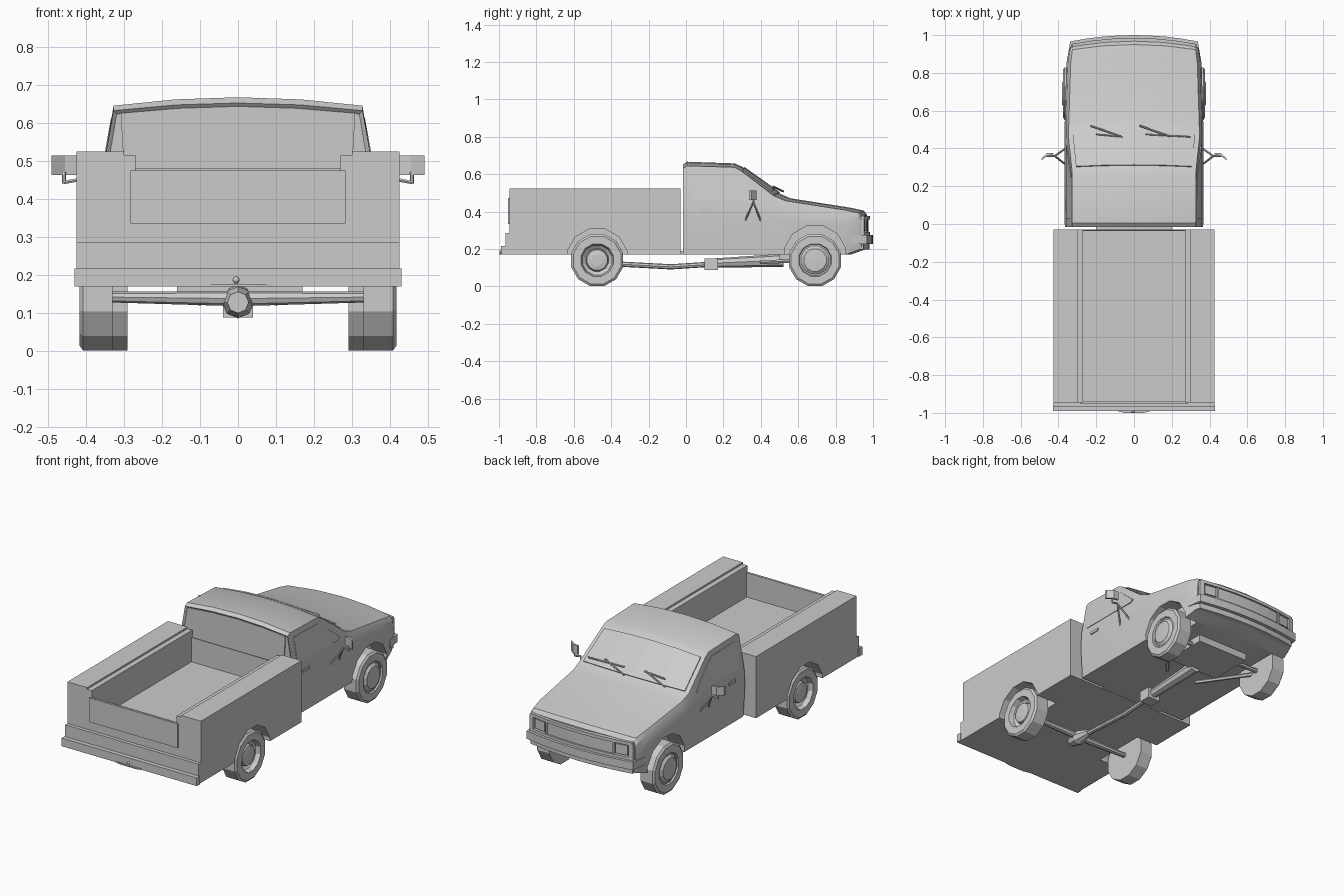
import bpy, bmesh, math
from mathutils import Vector

if "Cube" in bpy.data.objects:
    bpy.data.objects.remove(bpy.data.objects["Cube"])


def make(name, verts, faces):
    me = bpy.data.meshes.new(name)
    me.from_pydata([tuple(v) for v in verts], [], faces)
    bm = bmesh.new()
    bm.from_mesh(me)
    bmesh.ops.recalc_face_normals(bm, faces=bm.faces)
    bm.to_mesh(me)
    bm.free()
    ob = bpy.data.objects.new(name, me)
    bpy.context.collection.objects.link(ob)
    return ob


def select(ob):
    bpy.ops.object.select_all(action='DESELECT')
    ob.select_set(True)
    bpy.context.view_layer.objects.active = ob


def prism(name, pts, axis, a, b):
    """Extrude a 2D outline along one axis from a to b."""
    put = {'x': lambda u, v, w: (w, u, v), 'y': lambda u, v, w: (u, w, v),
           'z': lambda u, v, w: (u, v, w)}[axis]
    n = len(pts)
    verts = [put(u, v, w) for w in (a, b) for u, v in pts]
    faces = [tuple(range(n)), tuple(range(n, 2 * n))]
    faces += [(i, (i + 1) % n, n + (i + 1) % n, n + i) for i in range(n)]
    return make(name, verts, faces)


def box(name, x0, x1, y0, y1, z0, z1):
    return prism(name, [(x0, y0), (x1, y0), (x1, y1), (x0, y1)], 'z', z0, z1)


def rod(name, p, q, r, sides=6, r2=None):
    p, q = Vector(p), Vector(q)
    rot = (q - p).to_track_quat('Z', 'Y')
    ring = [Vector((math.cos(2 * math.pi * i / sides), math.sin(2 * math.pi * i / sides), 0)) for i in range(sides)]
    verts = [p + rot @ (v * r) for v in ring] + [q + rot @ (v * (r2 or r)) for v in ring]
    n = sides
    return make(name, verts, [tuple(range(n)), tuple(range(n, 2 * n))] +
                [(i, (i + 1) % n, n + (i + 1) % n, n + i) for i in range(n)])


def bow_slab(name, x0, x1, z0, z1, y, depth, steps=6):
    """Slab whose front follows the curved nose in plan."""
    xs = [x0 + (x1 - x0) * i / steps for i in range(steps + 1)]
    f = [(x, y - 0.033 * (x / 0.335) ** 2) for x in xs]
    return prism(name, f + [(u, v - depth) for u, v in reversed(f)], 'z', z0, z1)


def cut_arch(body, y, z, r, x_in):
    for s in (-1, 1):
        pts = [(y + r * math.cos(math.radians(15 + 30 * i)), z + r * math.sin(math.radians(15 + 30 * i))) for i in range(12)]
        cutter = prism('arch_cutter', pts, 'x', s * x_in, s * 0.5)
        cutter.hide_render = True
        mod = body.modifiers.new('arch', 'BOOLEAN')
        mod.operation, mod.object, mod.solver = 'DIFFERENCE', cutter, 'EXACT'
        select(body)
        bpy.ops.object.modifier_apply(modifier=mod.name)
        bpy.data.objects.remove(cutter)


# cab and hood: y, low width, mid width, mid z, belt width, belt z, top width, top z, crown, bottom z, bow
ST = [(-.015, .355, .366, .36, .36, .45, .327, .632, .02, .17, 0),
      (.005, .358, .367, .36, .36, .45, .327, .645, .022, .17, 0),
      (.26, .358, .367, .36, .36, .45, .327, .637, .021, .17, 0),
      (.29, .358, .367, .36, .36, .45, .329, .62, .020, .17, .01),
      (.465, .358, .367, .36, .36, .44, .348, .485, .012, .17, .035),
      (.53, .358, .367, .355, .36, .425, .345, .458, .013, .17, .03),
      (.85, .35, .358, .33, .35, .385, .335, .408, .013, .17, .03),
      (.92, .335, .345, .31, .341, .37, .326, .393, .013, .195, .03),
      (.938, .325, .336, .30, .333, .355, .318, .374, .01, .20, .03)]


def section(s):
    y, wl, wm, zm, wb, zb, wt, zt, cr, z0, bow = s
    half = [(wl, z0), (wm, zm), (wb, zb), (wt, zt), (wt * .5, zt + cr * .75)]
    pts = [(0, z0)] + half + [(0, zt + cr)] + [(-x, z) for x, z in reversed(half)]
    return [(x, y + bow * (1 - (x / wm) ** 2), z) for x, z in pts]


verts = [p for s in ST for p in section(s)]
n = 12
faces = [(k * n + i, k * n + (i + 1) % n, (k + 1) * n + (i + 1) % n, (k + 1) * n + i)
         for k in range(len(ST) - 1) for i in range(n)]
e = (len(ST) - 1) * n
faces += [tuple(range(n)), tuple(e + i for i in range(7)), tuple(e + i % n for i in range(6, 13))]
cab = make('cab_body', verts, faces)
# recessed rear panel
bm = bmesh.new()
bm.from_mesh(cab.data)
back = [f for f in bm.faces if all(v.co.y < -.01 for v in f.verts)]
bmesh.ops.inset_region(bm, faces=back, thickness=.012, depth=0)
bmesh.ops.translate(bm, verts=list(back[0].verts), vec=(0, .010, 0))
bm.to_mesh(cab.data)
bm.free()
cut_arch(cab, .69, .162, .168, .265)
select(cab)
bpy.ops.object.shade_smooth_by_angle(angle=math.radians(25))
rear_half = [(.30, .48), (.308, .625), (.155, .638)]
prism('rear_window', rear_half + [(0, .643)] + [(-x, z) for x, z in reversed(rear_half)], 'y', -.010, 0)

# windshield pane following the sloped surface
A, B = section(ST[3]), section(ST[4])
grid = []
for t in (.05, .99):
    for i, j, u in ((4, 5, .14), (5, 5, 0), (6, 6, 0), (7, 7, 0), (8, 7, .14)):
        edge = [Vector(S[i]).lerp(Vector(S[j]), u) for S in (A, B)]
        grid.append(edge[0].lerp(edge[1], t) + Vector((0, .002, .003)))
glass = make('windshield', grid, [(i, i + 1, i + 6, i + 5) for i in range(4)])
solid = glass.modifiers.new('thickness', 'SOLIDIFY')
solid.thickness, solid.offset = .006, 0

# bed: U-shaped section with stepped rails
FLOOR = .335
half = [(.425, .17), (.425, .525), (.30, .525), (.30, .515), (.27, .515), (.27, FLOOR)]
bed = prism('cargo_bed', half + [(-x, z) for x, z in reversed(half)], 'y', -.945, -.03)
cut_arch(bed, -.475, .148, .165, .29)
box('bed_front_wall', -.272, .272, -.038, -.031, FLOOR - .01, .475)
box('tailgate', -.272, .272, -.944, -.938, FLOOR - .01, .475)
box('tailgate_panel', -.282, .282, -.953, -.94, .335, .474)
box('rear_sill', -.425, .425, -.965, -.94, .17, .285)
box('rear_bumper', -.43, .43, -.99, -.96, .17, .217)
prism('hitch_plate', [(-.11, -.985), (-.05, -1.0), (.05, -1.0), (.11, -.985)], 'z', .17, .176)
rod('hitch_post', (-.005, -.99, .17), (-.005, -.99, .185), .004)
bpy.ops.mesh.primitive_uv_sphere_add(segments=10, ring_count=6, radius=.009, location=(-.005, -.99, .187))
bpy.context.object.name = 'hitch_ball'

# nose: grille frame, lamps and bumper
bow_slab('grille_top', -.325, .325, .358, .376, .985, .04)
bow_slab('grille_bottom', -.33, .33, .272, .29, .985, .04)
bow_slab('grille_panel', -.21, .21, .288, .36, .975, .02)
bow_slab('front_bumper', -.338, .338, .228, .274, 1.0, .05, 8)
bow_slab('front_valance', -.325, .325, .197, .23, .98, .04)
for s in (-1, 1):
    a, b = sorted((s * .225, s * .295))
    bow_slab('headlight', a, b, .297, .352, .98, .03, 2)
    a, b = sorted((s * .303, s * .33))
    bow_slab('grille_end', a, b, .28, .368, .985, .04, 2)
    a, b = sorted((s * .208, s * .218))
    bow_slab('grille_divider', a, b, .288, .36, .982, .03, 2)
    prism('bumper_wrap', [(s * .32, .96), (s * .338, .966), (s * .352, .88), (s * .335, .88)], 'z', .228, .274)

# side windows, handles, mirrors
for s in (-1, 1):
    pane = [(.03, .462), (.03, .612), (.245, .608), (.285, .585), (.415, .475), (.40, .462)]
    vs = [(s * (.36 - (z - .45) * .18 + d), y, z) for d in (-.006, .003) for y, z in pane]
    make('side_window', vs, [tuple(range(6)), tuple(range(6, 12))] +
         [(i, (i + 1) % 6, 6 + (i + 1) % 6, 6 + i) for i in range(6)])
    a, b = sorted((s * .355, s * .369))
    box('door_handle', a, b, .07, .13, .402, .418)
    prism('mirror_head', [(s * .425, .368), (s * .455, .362), (s * .49, .338), (s * .488, .350),
                          (s * .458, .376), (s * .427, .376)], 'z', .463, .514)
    tip = (s * .42, .36, .45)
    for y in (.315, .40):
        rod('mirror_arm', (s * .362, y, .35), tip, .005)
    rod('mirror_brace', tip, (s * .458, .36, .443), .005)
    rod('mirror_stem', (s * .457, .36, .441), (s * .457, .362, .47), .005)

# wipers
for x in (-.13, .13):
    rod('wiper_blade', (x - .10, .52, .508), (x + .06, .465, .535), .005)
    rod('wiper_arm', (x - .07, .475, .528), (x + .17 if x > 0 else x + .07, .462, .53 if x < 0 else .515), .004)


# wheels: profile of (offset outward, radius) spun about the axle
def wheel(name, side, y, x_in, prof, seg=12):
    vs = []
    for dx, r in prof:
        for i in range(seg):
            a = 2 * math.pi * (i + .5) / seg
            vs.append((side * (x_in + dx), y + r * math.cos(a), .141 + r * math.sin(a)))
    m = len(prof)
    fs = [(k * seg + i, k * seg + (i + 1) % seg, (k + 1) * seg + (i + 1) % seg, (k + 1) * seg + i)
          for k in range(m - 1) for i in range(seg)]
    fs += [tuple(range(seg)), tuple(range((m - 1) * seg, m * seg))]
    make(name, vs, fs)


tire = [(0, .09), (0, .144), (.077, .144), (.086, .132), (.086, .09)]
for s in (-1, 1):
    wheel('front_wheel', s, .69, .29, tire + [(.078, .086), (.078, .078), (.09, .062), (.092, .02)])
    wheel('rear_wheel', s, -.475, .33, tire + [(.06, .082), (.045, .062), (.07, .056), (.075, .03)])

# underbody
box('bed_mount', -.20, .20, -.06, .02, .171, .19)
rod('differential', (0, -.53, .128), (0, -.47, .128), .028, 8, .042)
rod('differential_nose', (0, -.47, .128), (0, -.38, .122), .042, 8, .018)
rod('driveshaft_rear', (0, -.40, .122), (0, -.08, .105), .014, 8)
rod('driveshaft_front', (0, -.08, .105), (0, .12, .118), .014, 8)
box('transmission', -.04, .04, .10, .17, .088, .15)
rod('gearbox', (0, .15, .125), (0, .52, .14), .025, 8, .035)
box('engine_plate', -.16, .17, .50, .76, .13, .172)
rod('front_axle', (-.30, .69, .143), (.30, .69, .143), .013, 8)
for s in (-1, 1):
    rod('rear_axle', (s * .34, -.475, .142), (0, -.475, .138), .014, 8, .02)
    rod('radius_rod', (s * .30, .66, .14), (s * .10, .40, .13), .011)
